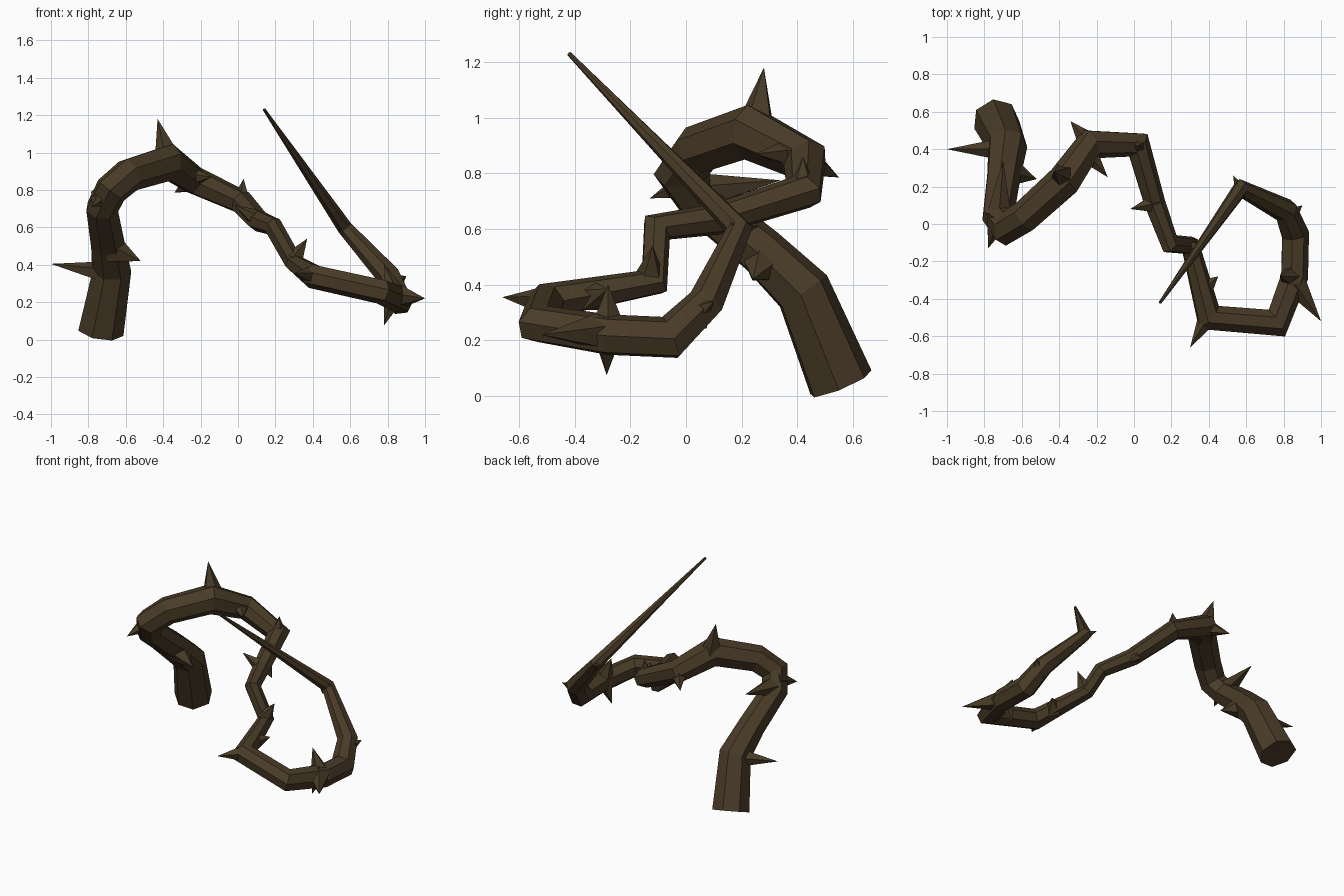
import bpy
import bmesh
import math
import random
from mathutils import Vector

random.seed(4)
cube = bpy.data.objects.get("Cube")
if cube:
    bpy.data.objects.remove(cube, do_unlink=True)

bark = bpy.data.materials.new("dark_brown_bark")
bark.use_nodes = True
colour = (0.066, 0.043, 0.02, 1)
bark.diffuse_color = colour
bark.node_tree.nodes["Principled BSDF"].inputs["Base Color"].default_value = colour


def finish(bm, name):
    bmesh.ops.recalc_face_normals(bm, faces=bm.faces[:])
    mesh = bpy.data.meshes.new(name)
    bm.to_mesh(mesh)
    bm.free()
    mesh.materials.append(bark)
    bpy.context.collection.objects.link(bpy.data.objects.new(name, mesh))


def sweep(name, path, sides):
    """Faceted tube with mitred joints; path rows are x, y, z, radius."""
    pts = [Vector(p[:3]) for p in path]
    dirs = [(b - a).normalized() for a, b in zip(pts, pts[1:])]
    u = dirs[0].orthogonal().normalized()
    v = dirs[0].cross(u)
    shape = []
    for i in range(sides):
        a = math.tau * i / sides
        shape.append((u * math.cos(a) + v * math.sin(a)) * random.uniform(0.99, 1.07))
    bm = bmesh.new()
    rings = []
    for i, p in enumerate(pts):
        d = dirs[max(i - 1, 0)]
        t = (d + dirs[min(i, len(dirs) - 1)]).normalized()
        # Slide the section along the segment onto the joint plane
        shape = [o - d * (o.dot(t) / d.dot(t)) for o in shape]
        rings.append([bm.verts.new(p + o * path[i][3]) for o in shape])
    for a, b in zip(rings, rings[1:]):
        for i in range(sides):
            j = (i + 1) % sides
            bm.faces.new((a[i], a[j], b[j], b[i]))
    bm.faces.new(rings[0])
    bm.faces.new(rings[-1])
    finish(bm, name)


def thorn(name, base, tip, radius):
    """Five-sided spike rooted inside the stem."""
    base, tip = Vector(base), Vector(tip)
    axis = tip - base
    bm = bmesh.new()
    bmesh.ops.create_cone(bm, cap_ends=True, segments=5, radius1=radius,
                          radius2=0, depth=axis.length)
    turn = axis.to_track_quat('Z', 'Y')
    for vert in bm.verts:
        vert.co = turn @ vert.co + (base + tip) / 2
    finish(bm, name)


# Twisting stem, from the thick foot to the needle-thin end
sweep("vine_stem", [
    (-.74, .555, .045, .122),
    (-.68, .42, .375, .103),
    (-.70, .27, .52, .09),
    (-.73, .05, .70, .083),
    (-.68, -.02, .80, .085),
    (-.58, .04, .885, .088),
    (-.37, .23, .95, .093),
    (-.23, .43, .85, .076),
    (.02, .425, .735, .064),
    (.11, .11, .635, .057),
    (.19, -.105, .605, .049),
    (.30, -.115, .41, .048),
    (.40, -.50, .34, .066),
    (.76, -.53, .26, .068),
    (.855, -.28, .22, .074),
    (.86, -.055, .21, .074),
    (.81, .07, .335, .064),
    (.57, .19, .60, .042),
    (.14, -.42, 1.23, .008),
], 7)

# Thorns: root, tip, root radius
thorns = [
    ((-.70, .40, .355), (-1.0, .40, .405), .065),
    ((-.67, .28, .48), (-.52, .24, .42), .085),
    ((-.72, .04, .77), (-.78, -.13, .71), .07),
    ((-.72, .07, .735), (-.70, .34, .775), .065),
    ((-.37, .25, .95), (-.43, .28, 1.18), .08),
    ((-.23, .42, .85), (-.34, .55, .785), .07),
    ((-.25, .38, .87), (-.14, .25, .87), .06),
    ((.02, .42, .74), (.03, .42, .86), .055),
    ((.11, .11, .64), (-.02, .08, .72), .055),
    ((.09, .17, .65), (.16, .15, .56), .055),
    ((.30, -.13, .43), (.37, -.12, .54), .055),
    ((.37, -.35, .36), (.45, -.28, .385), .065),
    ((.40, -.49, .34), (.30, -.66, .355), .06),
    ((.84, -.28, .24), (.78, -.285, .075), .065),
    ((.84, -.28, .24), (.78, -.28, .40), .065),
    ((.86, -.32, .23), (1.0, -.52, .22), .068),
    ((.82, .03, .29), (.90, .10, .34), .065),
    ((.58, .16, .59), (.53, .26, .61), .045),
]
for number, (root, tip, radius) in enumerate(thorns, 1):
    thorn(f"thorn_{number}", root, tip, radius)
